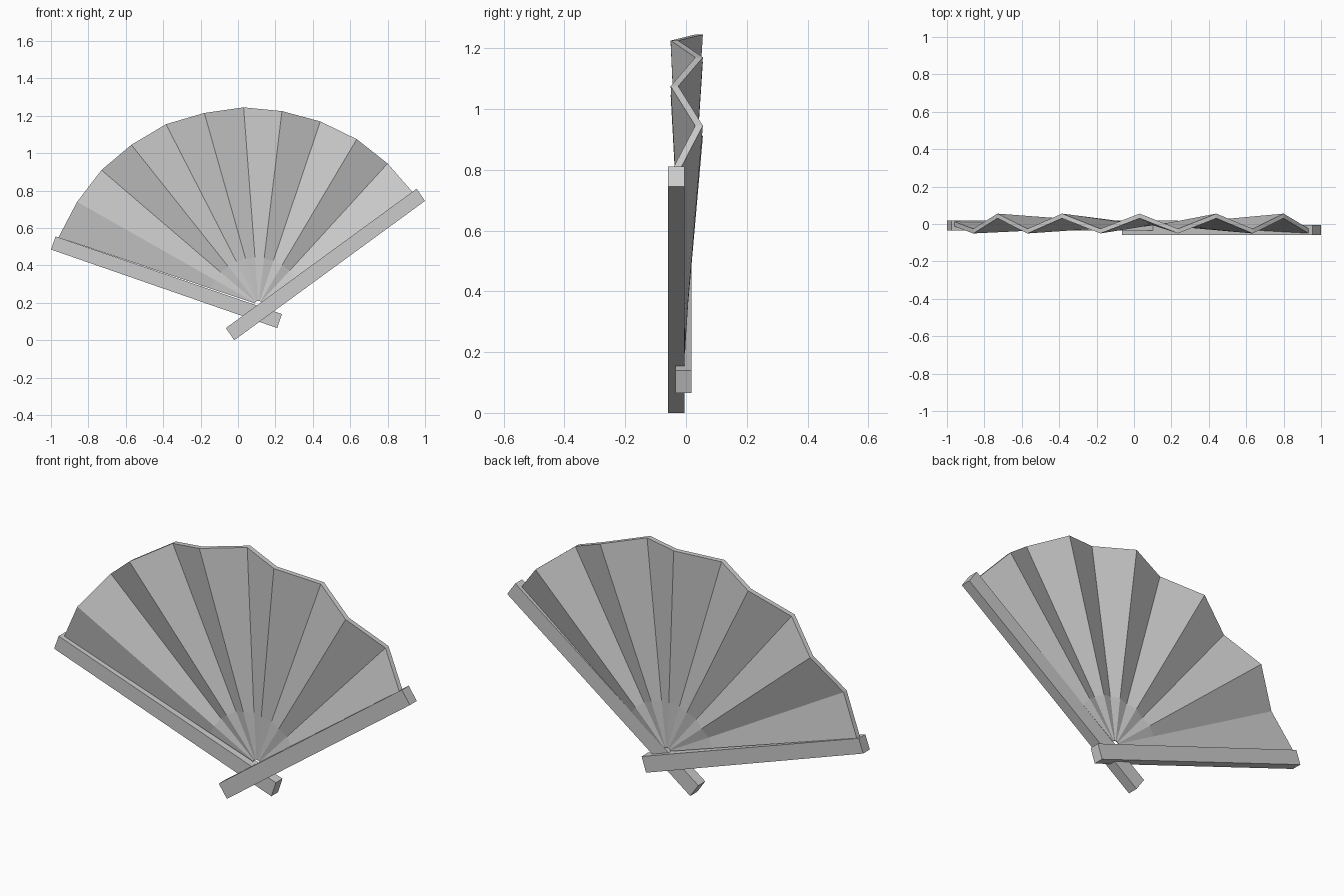
import bpy
import bmesh
from mathutils import Vector

cube = bpy.data.objects.get("Cube")
if cube:
    bpy.data.objects.remove(cube, do_unlink=True)

GREY = (0.6, 0.6, 0.6, 1.0)
mat = bpy.data.materials.new("plain grey")
mat.use_nodes = True
mat.diffuse_color = GREY
mat.node_tree.nodes["Principled BSDF"].inputs["Base Color"].default_value = GREY


def make_object(name, bm):
    bmesh.ops.recalc_face_normals(bm, faces=bm.faces)
    mesh = bpy.data.meshes.new(name)
    bm.to_mesh(mesh)
    bm.free()
    mesh.materials.append(mat)
    obj = bpy.data.objects.new(name, mesh)
    bpy.context.collection.objects.link(obj)
    return obj


# Guard stick: a flat outline in x and z, extruded from front to back
def guard_stick(name, outline, front, back):
    bm = bmesh.new()
    face = bm.faces.new([bm.verts.new((x, front, z)) for x, z in outline])
    grown = bmesh.ops.extrude_face_region(bm, geom=[face])["geom"]
    moved = [g for g in grown if isinstance(g, bmesh.types.BMVert)]
    bmesh.ops.translate(bm, verts=moved, vec=(0, back - front, 0))
    return make_object(name, bm)


guard_stick("right_guard_stick",
            [(-1, 0.485), (0.21, 0.065), (0.235, 0.14), (-0.975, 0.555)], -0.035, 0.018)
guard_stick("left_guard_stick",
            [(-0.065, 0.065), (-0.02, 0), (1, 0.745), (0.955, 0.81)], -0.06, -0.005)

# Pleated leaf: fold lines run from the pivot to the rim
PIVOT = Vector((0.11, -0.005, 0.19))
VALLEY, PEAK = -0.038, 0.043
RIM = [(-0.96, 0.55), (-0.86, 0.74), (-0.73, 0.91), (-0.57, 1.045),
       (-0.385, 1.155), (-0.18, 1.215), (0.03, 1.245), (0.235, 1.225),
       (0.44, 1.17), (0.635, 1.075), (0.8, 0.945), (0.935, 0.79)]
# Distance along a fold, pleat depth and half thickness there
RINGS = [(0.02, 0.0, 0.002), (0.24, 0.15, 0.005), (1.0, 1.0, 0.0125)]

bm = bmesh.new()
sections = []
for i, (x, z) in enumerate(RIM):
    depth = 0.0 if i == 0 else (VALLEY if i % 2 else PEAK)
    front, back = [], []
    for along, pleat, half in RINGS:
        p = PIVOT.lerp(Vector((x, 0, z)), along)
        p.y = PIVOT.y + (depth - PIVOT.y) * pleat
        front.append(bm.verts.new(p - Vector((0, half, 0))))
        back.append(bm.verts.new(p + Vector((0, half, 0))))
    sections.append(front + back[::-1])

# Bridge neighbouring fold sections and close both ends
for a, b in zip(sections, sections[1:]):
    for j in range(len(a)):
        k = (j + 1) % len(a)
        bm.faces.new((a[j], a[k], b[k], b[j]))
bm.faces.new(sections[0])
bm.faces.new(sections[-1])
make_object("pleated_leaf", bm)
